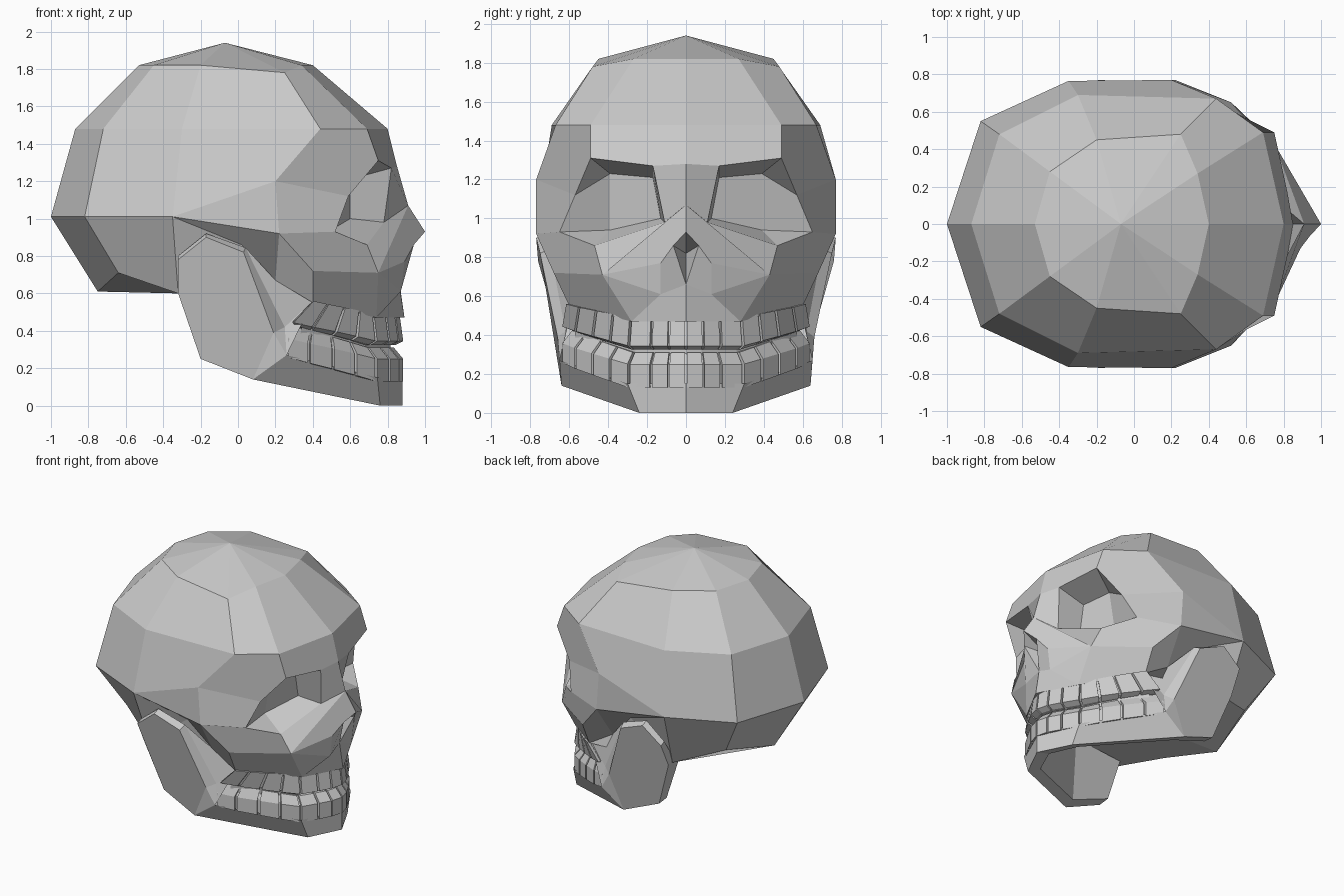
import bpy, bmesh
from mathutils import Vector

if "Cube" in bpy.data.objects:
    bpy.data.objects.remove(bpy.data.objects["Cube"])


def build(name, polys):
    """Make a mesh from half-side polygons, mirrored across y = 0 and welded."""
    bm = bmesh.new()
    for side in (1, -1):
        for poly in polys:
            pts = [(p[0], p[1] * side, p[2]) for p in poly]
            bm.faces.new([bm.verts.new(p) for p in (pts if side > 0 else pts[::-1])])
    bmesh.ops.remove_doubles(bm, verts=bm.verts, dist=0.0005)
    bmesh.ops.recalc_face_normals(bm, faces=bm.faces)
    me = bpy.data.meshes.new(name)
    bm.to_mesh(me)
    bm.free()
    ob = bpy.data.objects.new(name, me)
    bpy.context.collection.objects.link(ob)
    return ob


def pick(points, text):
    """Turn 'a b c, d e f' into polygons of named points."""
    return [[points[k] for k in group.split()] for group in text.split(",")]


# Cranium: half rings from back to front
apex = (-.07, 0, 1.94)
crown = [(-.53, 0, 1.82), (-.45, .28, 1.82), (-.2, .45, 1.82),
         (.25, .48, 1.78), (.34, .27, 1.82), (.4, 0, 1.82)]
upper = [(-.87, 0, 1.48), (-.72, .48, 1.48), (-.3, .69, 1.48),
         (.44, .67, 1.48), (.69, .49, 1.48), (.8, 0, 1.48)]
wide = [(-1, 0, 1.01), (-.82, .55, 1.01), (-.35, .765, 1.01), (.2, .77, 1.2)]
base = [(-.75, 0, .61), (-.64, .43, .71), (-.32, .62, .6)]

polys = [[apex, crown[i], crown[i + 1]] for i in range(5)]
for top, low in ((crown, upper), (upper, wide), (wide, base)):
    for i in range(len(low) - 1):
        polys.append([top[i], top[i + 1], low[i + 1], low[i]])

# Temple, cheek and underside landmarks
P = {"b3": upper[3], "b4": upper[4], "b5": upper[5], "c2": wide[2], "c3": wide[3],
     "d0": base[0], "d1": base[1], "d2": base[2]}
P.update(t=(.22, .77, .92), z=(.4, .68, .72), u=(.2, .6, .67), v=(.4, .6, .55),
         x=(-.32, 0, .6), k=(.75, .43, .71), e=(.74, .28, .47), f=(.89, 0, .47),
         y=(.02, .64, .86))
polys += pick(P, "c2 c3 t, c2 t u y, c2 y d2, y u d2, t z v u, z k e v,"
                 "d0 d1 d2 x, x d2 u v e f")

# Eye sockets: rim r, back wall o
P.update(r0=(.82, .17, 1.27), r1=(.75, .49, 1.31), r5=(.59, .57, 1.12),
         r2=(.52, .65, .93), r3=(.69, .47, .86), r4=(.78, .11, .98),
         o0=(.6, .17, 1.21), o1=(.55, .39, 1.23), o2=(.5, .39, .94), o3=(.6, .13, 1.0))
polys += pick(P, "r0 r1 o1 o0, r1 r5 o1, r5 r2 o2 o1, r2 r3 o2, r3 r4 o3 o2,"
                 "r4 r0 o0 o3, o0 o1 o2 o3")

# Brow, nose with its opening, and upper jaw
P.update(g=(.85, 0, 1.28), n=(.91, 0, 1.07), s=(1, 0, .93), h=(.94, .065, .86),
         q=(.89, .13, .77), w=(.87, .13, .61), m=(.86, 0, .66), i=(.8, 0, .82))
polys += pick(P, "b3 b4 r1 r5 c3, c3 r5 r2 t, b4 b5 g r0 r1, g r0 r4 n, n r4 r3 k,"
                 "n k q h s, r3 r2 t z k, q w k, k w e, w m f e, q w m h, s h i, h m i")
build("skull", polys)

# Lower jaw: thick walls, with a bevelled branch running up to the cheek
J = dict(a=(.88, 0, 0), b=(.76, .24, 0), c=(.08, .64, .14), d=(-.2, .61, .25),
         e=(.88, 0, .15), f=(.745, .3, .15), g=(.26, .65, .27), h=(.19, .66, .39),
         i=(.03, .75, .82), j=(-.17, .77, .9), k=(-.32, .76, .78), l=(-.32, .67, .6),
         H=(.25, .62, .42), I=(.04, .7, .845), K=(-.17, .72, .92), L=(-.32, .72, .8),
         u=(.2, .6, .67), v=(.4, .58, .56), m=(-.32, .6, .62))
# inner walls: lower edge A-D, upper edge W-Z
J.update(A=(.77, 0, .03), B=(.68, .2, .03), C=(.1, .54, .15), D=(-.2, .52, .26),
         W=(.75, 0, .47), X=(.62, .2, .48), Y=(.12, .48, .61), Z=(-.31, .52, .6))
build("lower_jaw", pick(J, "a b f e, b c g f, c h g, c d l k j i h, h i I H, i j K I,"
                           "j k L K, H I u v, I K L m u, L k l m, H v g, H g h,"
                           "a b B A, b c C B, c d D C, d l m Z D,"
                           "A B X W, B C Y X, C D Z Y"))

# Teeth: an arch in plan, each tooth lofted through (inset, front z, back z, lean) levels
arch = [Vector(p) for p in ((.885, 0), (.86, .09), (.81, .18), (.74, .295),
                            (.63, .39), (.51, .48), (.38, .57), (.26, .64))]


def arch_point(i, t, inset, zf, zb, lean):
    p = arch[i].lerp(arch[i + 1], t)
    p = p + (Vector((.25, 0)) - p).normalized() * inset
    if i == 0 and t == 0:
        p.y = 0
    back = max(0, i + t - 3) / 4
    return (p.x + lean * back, p.y, zf + (zb - zf) * back)


def tooth_row(name, levels, gap, extra=0, depth=.1):
    out = []
    for i in range(len(arch) - 1):
        rings = []
        for inset, *rest in levels:
            o = inset + extra
            rings.append([arch_point(i, gap, o, *rest), arch_point(i, 1 - gap, o, *rest),
                          arch_point(i, 1 - gap, o + depth, *rest),
                          arch_point(i, gap, o + depth, *rest)])
        out += [rings[0], rings[-1]]
        for r0, r1 in zip(rings, rings[1:]):
            out += [[r0[n], r0[(n + 1) % 4], r1[(n + 1) % 4], r1[n]] for n in range(4)]
    build(name, out)


lower_levels = [(0, .13, .26, 0), (0, .25, .36, 0), (.05, .31, .425, .03)]
upper_levels = [(.04, .325, .43, .03), (0, .345, .445, .03), (.02, .49, .56, .14)]
for label, levels in (("lower", lower_levels), ("upper", upper_levels)):
    tooth_row(label + "_teeth", levels, .06)
    tooth_row(label + "_gum", levels, 0, .025, .06)

# Wall behind the teeth closing the mouth
tooth_row("mouth_lining", [(.07, .15, .27, .06), (.07, .48, .56, .1)], 0, 0, .04)
